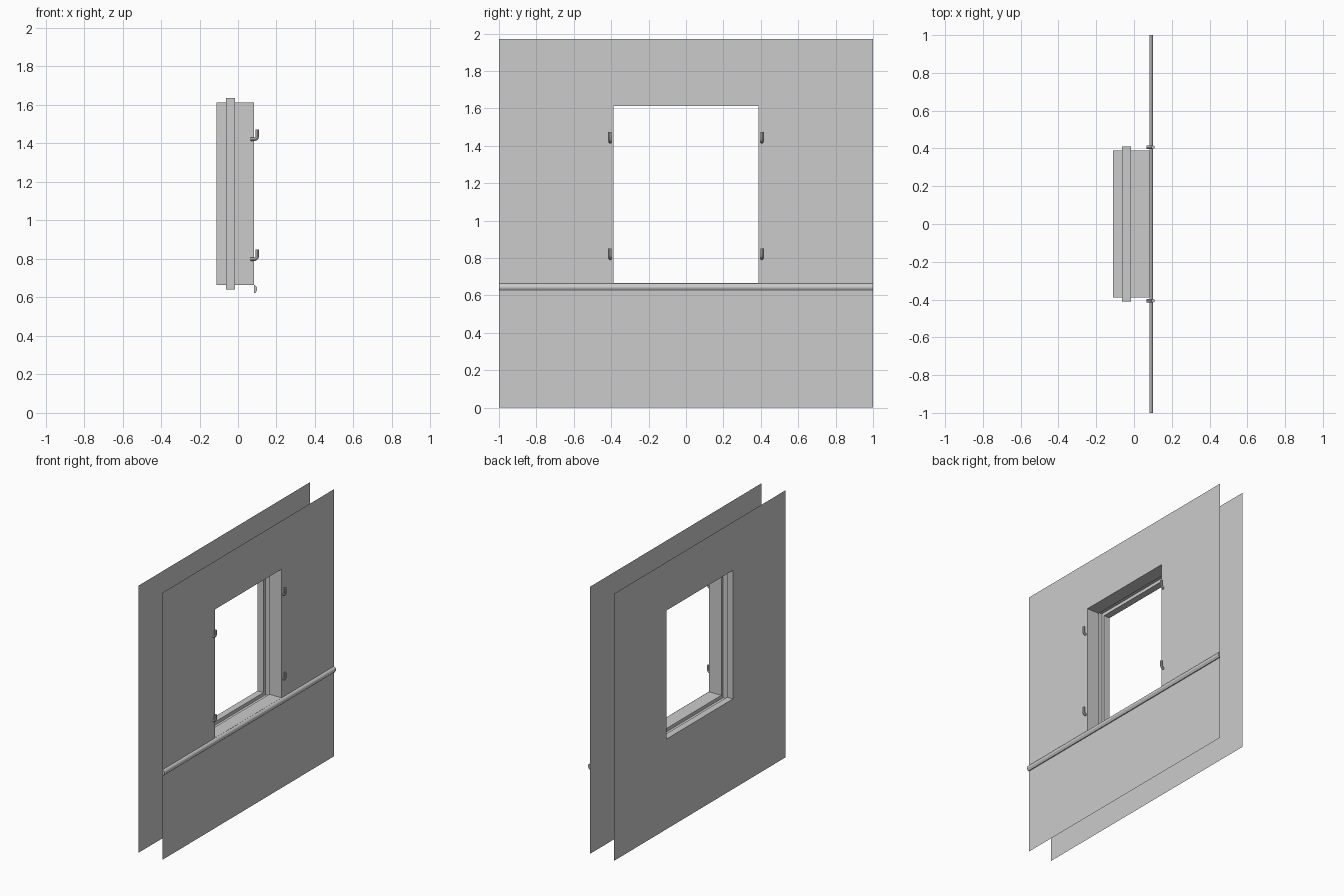
import bpy
import bmesh

if "Cube" in bpy.data.objects:
    bpy.data.objects.remove(bpy.data.objects["Cube"])

FRONT_X, BACK_X = 0.083, -0.112
OUTER = (-1.0, 1.0, 0.0, 1.97)            # y0, y1, z0, z1
OPENING = (-0.388, 0.388, 0.665, 1.613)
REBATE = (-0.411, 0.411, 0.64, 1.637)


def finish(name, bm):
    mesh = bpy.data.meshes.new(name)
    bm.to_mesh(mesh)
    bm.free()
    obj = bpy.data.objects.new(name, mesh)
    bpy.context.collection.objects.link(obj)
    return obj


def loft_rectangles(name, rings):
    """Join successive (x, rectangle) rings with quads."""
    bm = bmesh.new()
    loops = []
    for x, (y0, y1, z0, z1) in rings:
        corners = ((y0, z0), (y1, z0), (y1, z1), (y0, z1))
        loops.append([bm.verts.new((x, y, z)) for y, z in corners])
    for a, b in zip(loops, loops[1:]):
        for i in range(4):
            j = (i + 1) % 4
            bm.faces.new((a[i], a[j], b[j], b[i]))
    return finish(name, bm)


# Wall sheets with the window opening
loft_rectangles("outer_wall", [(FRONT_X, OUTER), (FRONT_X, OPENING)])
loft_rectangles("inner_wall", [(BACK_X, OPENING), (BACK_X, OUTER)])

# Window reveal with a recessed channel for the frame
loft_rectangles("window_reveal", [
    (FRONT_X, OPENING), (-0.016, OPENING), (-0.016, REBATE),
    (-0.063, REBATE), (-0.063, OPENING), (BACK_X, OPENING)])

# Sill moulding: a profile extruded along the full wall width
profile = [(0.083, 0.664), (0.092, 0.660), (0.098, 0.653), (0.100, 0.645),
           (0.099, 0.636), (0.094, 0.629), (0.090, 0.622), (0.083, 0.622)]
bm = bmesh.new()
face = bm.faces.new([bm.verts.new((x, -1, z)) for x, z in profile])
ext = bmesh.ops.extrude_face_region(bm, geom=[face], use_keep_orig=True)
bmesh.ops.translate(bm, vec=(0, 2, 0), verts=[
    v for v in ext["geom"] if isinstance(v, bmesh.types.BMVert)])
bmesh.ops.recalc_face_normals(bm, faces=bm.faces)
finish("sill_moulding", bm)


# Shutter hinge pins: bent rods
def hinge_pin(name, y, z):
    curve = bpy.data.curves.new(name, 'CURVE')
    curve.dimensions = '3D'
    curve.bevel_depth = 0.009
    curve.bevel_resolution = 2
    curve.use_fill_caps = True
    path = [(0.066, 0.009), (0.084, 0.009), (0.092, 0.0115),
            (0.0985, 0.018), (0.101, 0.027), (0.101, 0.061)]
    spline = curve.splines.new('POLY')
    spline.points.add(len(path) - 1)
    for point, (px, pz) in zip(spline.points, path):
        point.co = (px, y, z + pz, 1)
    obj = bpy.data.objects.new(name, curve)
    bpy.context.collection.objects.link(obj)
    bpy.ops.object.select_all(action='DESELECT')
    obj.select_set(True)
    bpy.context.view_layer.objects.active = obj
    bpy.ops.object.convert(target='MESH')
    bpy.ops.object.shade_smooth_by_angle()


for side, y in (("left", -0.406), ("right", 0.406)):
    for level, z in (("lower", 0.789), ("upper", 1.412)):
        hinge_pin(f"{level}_{side}_hinge_pin", y, z)
